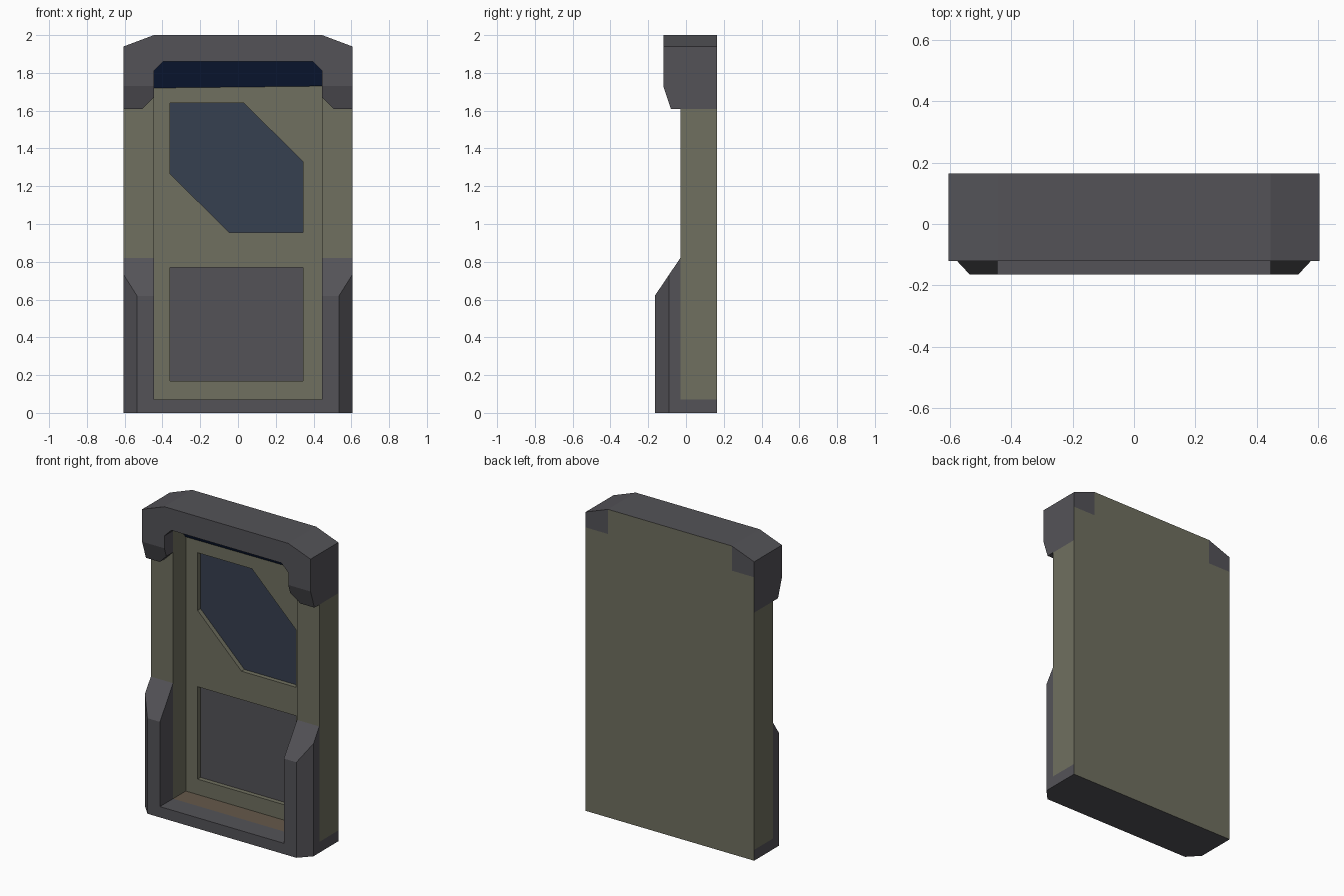
import bpy, bmesh
from mathutils import Vector

if "Cube" in bpy.data.objects:
    bpy.data.objects.remove(bpy.data.objects["Cube"])

def material(name, rgb):
    m = bpy.data.materials.new(name)
    m.diffuse_color = (*rgb, 1)
    m.use_nodes = True
    m.node_tree.nodes["Principled BSDF"].inputs["Base Color"].default_value = m.diffuse_color
    return m

OLIVE = material("olive_paint", (0.16, 0.16, 0.115))
GREY = material("dark_grey", (0.088, 0.086, 0.097))
GLASS = material("window_blue", (0.037, 0.05, 0.08))
BLUE = material("light_blue", (0.010, 0.027, 0.10))
BROWN = material("threshold_brown", (0.13, 0.10, 0.07))

W, IN = 0.605, 0.445            # half widths: outside, opening
FRONT, BACK = -0.03, 0.165      # frame depth
DOOR, PANE = 0.10, 0.13         # recessed door and its insets

def mirror(half):
    """Complete a right-hand half outline across x = 0."""
    return half + [(-x, z) for x, z in reversed(half)]

def cut(bm, co, no):
    bmesh.ops.bisect_plane(bm, geom=bm.verts[:] + bm.edges[:] + bm.faces[:],
                           plane_co=co, plane_no=no)

def finish(name, bm, mats, paint=None):
    """Paint faces by centre and normal, then store the mesh."""
    bm.normal_update()
    for f in bm.faces:
        if paint:
            f.material_index = mats.index(paint(f.calc_center_median(), f.normal))
    me = bpy.data.meshes.new(name)
    bm.to_mesh(me)
    bm.free()
    for m in mats:
        me.materials.append(m)
    ob = bpy.data.objects.new(name, me)
    bpy.context.collection.objects.link(ob)
    return ob

def prism(pts, a, b, axis="y"):
    """Extrude an outline along y (x,z points) or z (x,y points)."""
    place = (lambda p, t: (p[0], t, p[1])) if axis == "y" else (lambda p, t: (p[0], p[1], t))
    bm = bmesh.new()
    lo, hi = ([bm.verts.new(place(p, t)) for p in pts] for t in (a, b))
    bm.faces.new(lo)
    bm.faces.new(hi)
    n = len(pts)
    for i in range(n):
        j = (i + 1) % n
        bm.faces.new((lo[i], lo[j], hi[j], hi[i]))
    bmesh.ops.recalc_face_normals(bm, faces=bm.faces[:])
    return bm

def drop_back(bm, y):
    """Remove faces lying flat on the plane at depth y."""
    bmesh.ops.delete(bm, geom=[f for f in bm.faces
                     if all(abs(v.co.y - y) < 1e-5 for v in f.verts)], context="FACES")

# Frame: two posts and header in one outline
bm = prism(mirror([(0.395, 1.86), (IN, 1.81), (IN, 0.07), (W, 0.07), (W, 1.94), (IN, 2.0)]),
           FRONT, BACK)
cut(bm, (0, 0, 1.61), (0, 0, 1))
drop_back(bm, BACK)
finish("door_frame", bm, [OLIVE, GREY],
       lambda c, n: GREY if n.z > 0.3 or (abs(c.x) > 0.6 and c.z > 1.61) else OLIVE)

# Lintel: thick hood with lobes whose lower fronts slope back
bm = prism(mirror([(0.395, 1.86), (IN, 1.81), (IN, 1.67), (0.505, 1.61), (W, 1.61),
                   (W, 1.94), (IN, 2.0)]), -0.12, FRONT)
cut(bm, (0, 0, 1.73), (0, 0, 1))
drop_back(bm, FRONT)
for v in bm.verts:
    if v.co.y < -0.11 and v.co.z < 1.729:
        v.co.y += (1.73 - v.co.z) / 3
finish("lintel", bm, [GREY])

# Base with threshold, and the sill in front of it
bm = prism([(-W, FRONT), (W, FRONT), (W, BACK), (-W, BACK)], 0, 0.07, "z")
drop_back(bm, BACK)
finish("base", bm, [GREY, BROWN], lambda c, n: BROWN if n.z > 0.5 else GREY)
finish("sill", prism([(-IN, -0.165), (IN, -0.165), (IN, FRONT), (-IN, FRONT)], 0, 0.07, "z"), [GREY])

# Leg guards: chamfered outer corner, sloping top
for side, s in (("left", -1), ("right", 1)):
    bm = prism([(s * x, y) for x, y in ((IN, FRONT), (W, FRONT), (W, -0.09),
               (0.535, -0.165), (IN, -0.165))], 0, 0.82, "z")
    for v in bm.verts:
        if v.co.z > 0.5:
            v.co.z += (v.co.y - FRONT) * 0.2 / 0.135
    finish("leg_guard_" + side, bm, [GREY])

# Back sheet with grey upper corners
bm = bmesh.new()
outline = mirror([(W, 0), (W, 1.94), (IN, 2.0)])
bm.faces.new([bm.verts.new((x, BACK, z)) for x, z in outline])
bm.normal_update()
for f in bm.faces[:]:
    if f.normal.y < 0:
        f.normal_flip()
cut(bm, (0, 0, 1.84), (0, 0, 1))
for x in (-IN, IN):
    cut(bm, (x, 0, 0), (1, 0, 0))
finish("back_sheet", bm, [OLIVE, GREY],
       lambda c, n: GREY if abs(c.x) > IN and c.z > 1.84 else OLIVE)

# Door leaf with recessed window and lower panel
window = [(-0.36, 1.64), (0.03, 1.64), (0.345, 1.33), (0.345, 0.955), (-0.045, 0.955), (-0.36, 1.265)]
panel = [(-0.36, 0.77), (0.345, 0.77), (0.345, 0.17), (-0.36, 0.17)]
leaf = [(-IN, 0.07), (IN, 0.07), (IN, 1.73), (-IN, 1.73)]
bm = bmesh.new()

def loop(pts, y):
    vs = [bm.verts.new((x, y, z)) for x, z in pts]
    return vs, [bm.edges.new((vs[i], vs[(i + 1) % len(vs)])) for i in range(len(vs))]

edges = loop(leaf, DOOR)[1]
rims = []
for pts in (window, panel):
    vs, es = loop(pts, DOOR)
    rims.append((pts, vs))
    edges += es
bmesh.ops.triangle_fill(bm, edges=edges, use_beauty=True, normal=(0, -1, 0))
for pts, rim in rims:
    deep = loop(pts, PANE)[0]
    bm.faces.new(deep)
    for i in range(len(rim)):
        j = (i + 1) % len(rim)
        bm.faces.new((rim[i], rim[j], deep[j], deep[i]))
bmesh.ops.recalc_face_normals(bm, faces=bm.faces[:])
bm.normal_update()
pane = next(f for f in bm.faces if f.calc_center_median().y > PANE - 0.001)
if pane.normal.y > 0:
    bmesh.ops.reverse_faces(bm, faces=bm.faces[:])
finish("door_leaf", bm, [OLIVE, GLASS, GREY],
       lambda c, n: OLIVE if c.y < PANE - 0.001 else (GLASS if c.z > 0.9 else GREY))

# Slanted light strip under the header
bm = bmesh.new()
strip = [(-IN, 1.72), (IN, 1.73), (IN, 1.81), (0.395, 1.86), (-0.395, 1.86), (-IN, 1.81)]
f = bm.faces.new([bm.verts.new((x, DOOR - 0.13 * (z - 1.72) / 0.14, z)) for x, z in strip])
f.normal_update()
if f.normal.y > 0:
    f.normal_flip()
finish("light_strip", bm, [BLUE])
